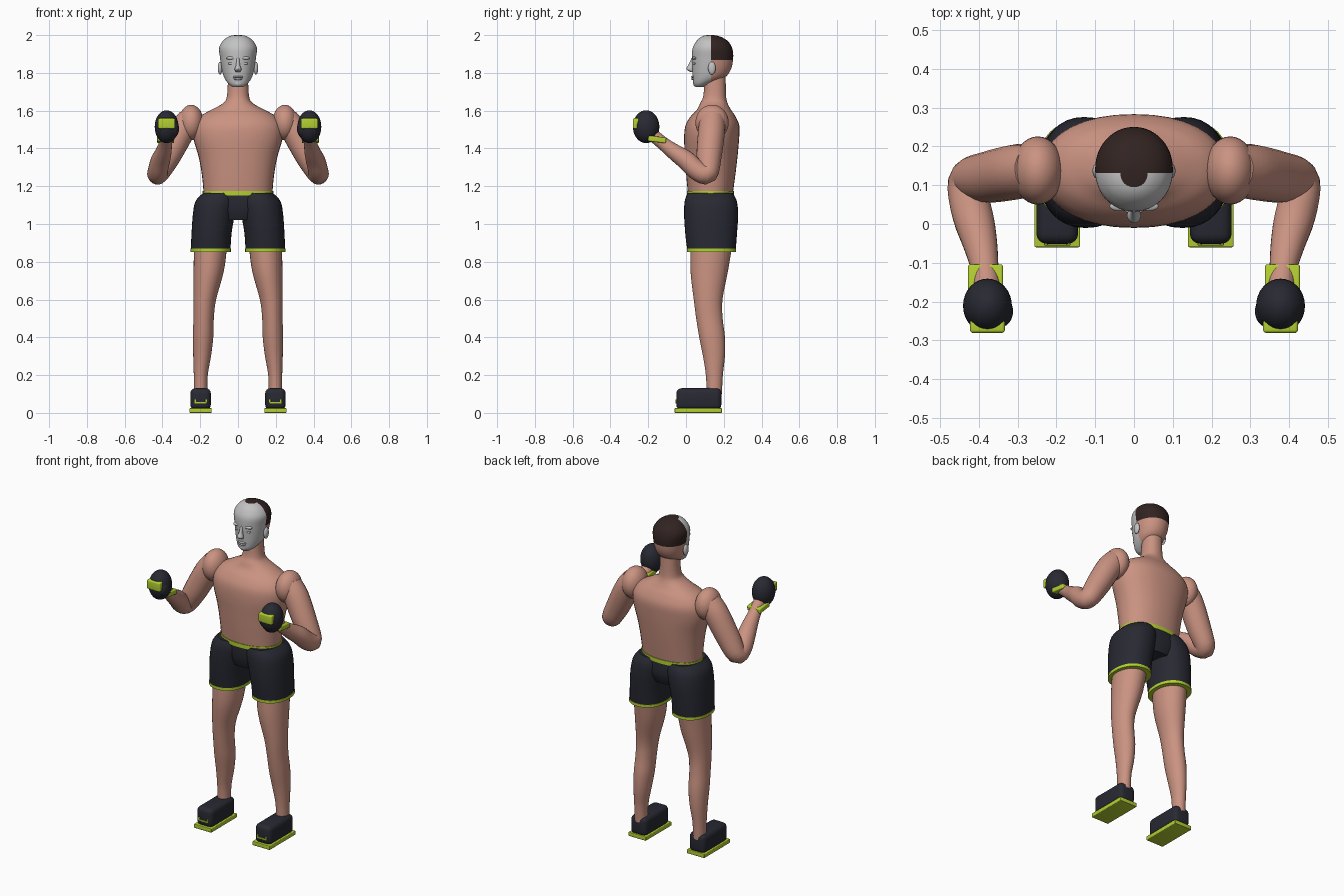
import bpy, bmesh, math
from mathutils import Vector, Matrix

cube = bpy.data.objects.get("Cube")
if cube:
    bpy.data.objects.remove(cube, do_unlink=True)


def material(name, r, g, b):
    mat = bpy.data.materials.new(name)
    mat.use_nodes = True
    mat.diffuse_color = (r, g, b, 1)
    shader = mat.node_tree.nodes["Principled BSDF"]
    shader.inputs["Base Color"].default_value = (r, g, b, 1)
    shader.inputs["Roughness"].default_value = 0.6
    return mat


SKIN = material("skin", 0.59, 0.29, 0.22)
GREY = material("pale grey", 0.54, 0.54, 0.54)
DARK = material("dark navy", 0.021, 0.022, 0.032)
LIME = material("lime green", 0.45, 0.62, 0.03)
HAIR = material("dark brown", 0.031, 0.017, 0.015)


def finish(name, bm, *mats, angle=40):
    bmesh.ops.recalc_face_normals(bm, faces=bm.faces)
    mesh = bpy.data.meshes.new(name)
    bm.to_mesh(mesh)
    bm.free()
    for mat in mats:
        mesh.materials.append(mat)
    mesh.shade_smooth()
    mesh.set_sharp_from_angle(angle=math.radians(angle))
    obj = bpy.data.objects.new(name, mesh)
    bpy.context.collection.objects.link(obj)
    return obj


def smooth_rows(rows, steps=4):
    """Catmull-Rom interpolation through rows of numbers."""
    rows = [Vector(r) for r in rows]
    ends = [rows[0]] + rows + [rows[-1]]
    out = []
    for a, b, c, d in zip(ends, ends[1:], ends[2:], ends[3:]):
        for i in range(steps):
            t = i / steps
            out.append(b + (c - a) * (t / 2) + (a * 2 - b * 5 + c * 4 - d) * (t * t / 2)
                       + (b * 3 - a - c * 3 + d) * (t ** 3 / 2))
    return out + [rows[-1]]


def skin_rings(rings):
    bm = bmesh.new()
    rings = [[bm.verts.new(p) for p in ring] for ring in rings]
    for low, high in zip(rings, rings[1:]):
        for i in range(len(low)):
            bm.faces.new((low[i - 1], low[i], high[i], high[i - 1]))
    bm.faces.new(rings[0])
    bm.faces.new(rings[-1])
    return bm


def loft(rows, side=1, power=2.0, steps=4, n=36):
    """Stack rounded sections given as height, centre x, centre y, half x, half y."""
    def bend(v):
        return math.copysign(abs(v) ** (2 / power), v)
    turns = [2 * math.pi * i / n for i in range(n)]
    return skin_rings([[(side * (cx + hx * bend(math.cos(a))), cy + hy * bend(math.sin(a)), z)
                        for a in turns] for z, cx, cy, hx, hy in smooth_rows(rows, steps)])


def centred(rows):
    """Rows of height, half width, front y, back y turned into loft sections."""
    return [(z, 0, (f + b) / 2, w, (b - f) / 2) for z, w, f, b in rows]


def ball(name, centre, radii, mat):
    bm = bmesh.new()
    bmesh.ops.create_uvsphere(bm, u_segments=32, v_segments=18, radius=1,
                              matrix=Matrix.LocRotScale(Vector(centre), None, Vector(radii)))
    return finish(name, bm, mat)


def box(name, centre, size, mat, bevel=0.005, tilt=0):
    bm = bmesh.new()
    bmesh.ops.create_cube(bm, size=1)
    bmesh.ops.scale(bm, vec=size, verts=bm.verts)
    bmesh.ops.bevel(bm, geom=bm.edges[:], offset=bevel, segments=4, profile=0.5, affect='EDGES')
    bmesh.ops.transform(bm, verts=bm.verts, matrix=Matrix.Translation(centre)
                        @ Matrix.Rotation(tilt, 4, 'X'))
    return finish(name, bm, mat)


def tube(path, side, n=24):
    """Round limb through rows of x, y, z, radius lying near one plane."""
    pts = smooth_rows(path)
    pos = [p.xyz for p in pts]
    mid = pos[len(pos) // 2]
    normal = (mid - pos[0]).cross(pos[-1] - mid).normalized()
    rings = []
    for i, p in enumerate(pos):
        along = pos[min(i + 1, len(pos) - 1)] - pos[max(i - 1, 0)]
        across = along.cross(normal).normalized()
        ring = []
        for k in range(n):
            a = 2 * math.pi * k / n
            q = p + (across * math.cos(a) + normal * math.sin(a)) * pts[i][3]
            ring.append((side * q.x, q.y, q.z))
        rings.append(ring)
    return skin_rings(rings)


# Torso and neck
torso = [(1.14, .18, .012, .245), (1.25, .19, .002, .26), (1.35, .207, -.005, .272),
         (1.45, .235, -.01, .281), (1.52, .235, -.003, .282), (1.57, .2, .025, .262),
         (1.605, .14, .058, .238), (1.64, .078, .075, .22), (1.68, .058, .092, .212),
         (1.79, .053, .1, .21)]
finish("torso", loft(centred(torso), power=2.2), SKIN)

# Head: pale face in front, hair above and skin below at the back
head = [(1.724, .026, .052, .09), (1.742, .05, .04, .13), (1.775, .073, .036, .205),
        (1.82, .086, .034, .238), (1.88, .095, .032, .25), (1.93, .1, .035, .245),
        (1.965, .084, .053, .225), (1.986, .06, .073, .195), (1.997, .035, .095, .165),
        (2.0, .012, .118, .142)]
bm = loft(centred(head), power=2.1, n=48)
HAIR_Y, HAIR_Z = 0.132, 1.868
for point, normal in (((0, HAIR_Y, 0), (0, 1, 0)), ((0, 0, HAIR_Z), (0, 0, 1))):
    bmesh.ops.bisect_plane(bm, geom=bm.verts[:] + bm.edges[:] + bm.faces[:],
                           plane_co=point, plane_no=normal)
for face in bm.faces:
    c = face.calc_center_median()
    crown = c.z > 1.98 and math.hypot(c.x, c.y - 0.13) < 0.036
    if crown or (c.y > HAIR_Y and c.z > HAIR_Z):
        face.material_index = 1
    elif c.y > HAIR_Y:
        face.material_index = 2
finish("head", bm, GREY, HAIR, SKIN)

# Facial features
nose = [(1.88, 0, .04, .008, .01), (1.845, 0, .028, .01, .014),
        (1.82, 0, .022, .018, .02), (1.806, 0, .034, .013, .012)]
finish("nose", loft(nose, n=20), GREY)
ball("upper_lip", (0, .038, 1.779), (.027, .011, .006), GREY)
ball("lower_lip", (0, .039, 1.768), (.023, .011, .007), GREY)
ball("chin", (0, .053, 1.745), (.026, .015, .018), GREY)

# Shorts: hips, waistband and crotch panel
hips = [(1.02, .12, .03, .235), (1.08, .19, .012, .255), (1.162, .187, .01, .25)]
finish("shorts_hips", loft(centred(hips), power=2.2), DARK)
band = [(1.15, .187, .005, .254), (1.174, .187, .005, .254)]
finish("waistband", loft(centred(band), power=2.2, steps=1), LIME)
box("shorts_crotch", (0, .132, 1.06), (.12, .2, .08), DARK, bevel=.015)

# Paired parts
short_leg = [(.86, .145, .135, .105, .128), (.95, .14, .133, .106, .137),
             (1.05, .128, .133, .111, .143), (1.12, .113, .131, .112, .138),
             (1.163, .1, .128, .086, .12)]
hem = [(.853, .145, .135, .107, .131), (.87, .145, .135, .107, .131)]
leg = [(.89, .145, .135, .088, .11), (.75, .155, .123, .08, .099), (.6, .176, .117, .06, .076),
       (.5, .182, .124, .054, .07), (.4, .185, .138, .054, .068), (.3, .19, .148, .047, .058),
       (.2, .197, .15, .037, .045), (.1, .198, .15, .035, .04)]
arm = [(.25, .14, 1.56, .066), (.3, .135, 1.49, .071), (.37, .122, 1.36, .067),
       (.422, .112, 1.268, .056), (.424, .06, 1.283, .053), (.41, 0, 1.338, .051),
       (.395, -.06, 1.38, .043), (.384, -.12, 1.425, .035), (.378, -.18, 1.475, .034)]

for label, s in (("left", 1), ("right", -1)):
    # Head sides
    ball(label + "_ear", (s * .095, .137, 1.825), (.012, .02, .034), GREY)
    ball(label + "_eyelid", (s * .036, .047, 1.85), (.017, .009, .007), GREY)
    ball(label + "_brow", (s * .036, .046, 1.878), (.027, .013, .009), GREY)

    # Legs and shorts
    finish(label + "_leg", loft(leg, s), SKIN)
    finish(label + "_shorts_leg", loft(short_leg, s, power=2.2), DARK)
    finish(label + "_shorts_hem", loft(hem, s, power=2.2, steps=1), LIME)

    # Shoes
    x = s * .198
    box(label + "_shoe", (x, .068, .073), (.108, .238, .115), DARK, bevel=.027)
    box(label + "_sole", (x, .065, .0125), (.118, .25, .025), LIME, bevel=.004)
    box(label + "_toe_trim", (x, -.051, .054), (.066, .008, .009), LIME, bevel=.002)
    for offset in (-.029, .029):
        box(label + "_toe_tab", (x + offset, -.051, .062), (.01, .008, .018), LIME, bevel=.002)

    # Arms
    ball(label + "_shoulder", (s * .248, .138, 1.537), (.066, .088, .094), SKIN)
    finish(label + "_arm", tube(arm, s), SKIN)

    # Gloves
    gx = s * .378
    ball(label + "_glove", (gx, -.211, 1.515), (.063, .07, .087), DARK)
    ball(label + "_glove_thumb", (s * .346, -.225, 1.505), (.034, .042, .05), DARK)
    box(label + "_knuckle_strap", (gx, -.264, 1.532), (.09, .034, .056), LIME, bevel=.008)
    box(label + "_cuff", (s * .383, -.153, 1.448), (.09, .096, .03), LIME,
        bevel=.006, tilt=-.12)
